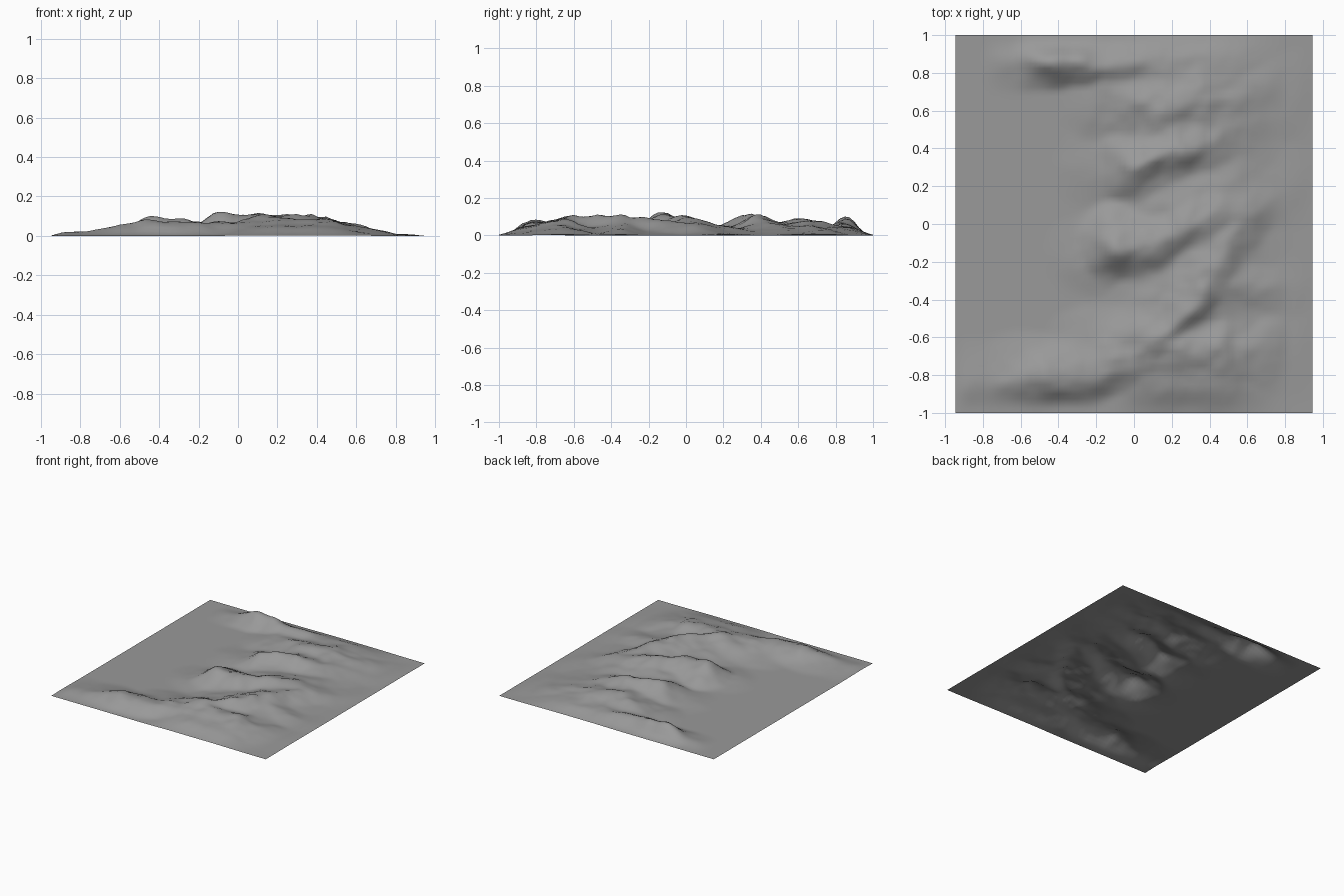
import bpy, bmesh, math
from mathutils import Vector, noise

if "Cube" in bpy.data.objects:
    bpy.data.objects.remove(bpy.data.objects["Cube"])

# Ridge crests: gentle-side width, steep-side width, then points (x, y, height)
RIDGES = [
    (.17, .16, (-.65, .85, .02), (-.4, .86, .108), (-.12, .84, .065), (.65, .82, .01)),
    (.27, .32, (-.12, .68, .04), (.14, .6, .09), (.34, .66, .085), (.8, .7, .01)),
    (.28, .19, (-.17, .27, .02), (.03, .29, .105), (.22, .38, .105), (.75, .57, .01)),
    (.28, .2, (-.22, -.2, .02), (-.06, -.13, .126), (.12, -.12, .12), (.45, .06, .085), (.78, .17, .01)),
    (.34, .18, (-.2, -.76, .045), (.1, -.64, .098), (.3, -.44, .1), (.42, -.25, .102), (.56, .02, .065)),
    (.22, .32, (.12, -.65, .09), (.45, -.66, .09), (.82, -.64, .008)),
    (.26, .18, (-.93, -.86, .02), (-.76, -.84, .022), (-.45, -.82, .082), (.05, -.76, .055)),
    (.2, .25, (.42, -.32, .08), (.8, -.34, .008)),
]
STEEP = Vector((.4, -.92))


def smooth(t):
    t = max(0.0, min(1.0, t))
    return t * t * (3 - 2 * t)


def ridge_height(p, gentle, steep, *pts):
    best = 0.0
    for a, b in zip(pts, pts[1:]):
        a2, b2 = Vector(a[:2]), Vector(b[:2])
        ab = b2 - a2
        t = max(0, min(1, (p - a2).dot(ab) / ab.length_squared))
        off = p - (a2 + ab * t)
        d = off.length
        side = .5 + .5 * off.dot(STEEP) / d if d > 1e-6 else .5
        w = gentle + (steep - gentle) * smooth(side)
        # sharp crest with a flared foot
        u = max(0, 1 - d / w)
        best = max(best, (a[2] + (b[2] - a[2]) * t) * (.45 * u + .55 * smooth(u)))
    return best


def height(x, y):
    # slight warp makes the crests wander
    n = noise.noise_vector(Vector((x * 6, y * 6, 3.1))) * .035
    p = Vector((x + n.x, y + n.y))
    h = sum(ridge_height(p, *r) ** 6 for r in RIDGES) ** (1 / 6)
    # low shoulder joining the eastern hills
    shoulder = .032 * smooth((x + .2) / .35) * smooth((.85 - x) / .45)
    h = max(h, shoulder + .45 * h * smooth(shoulder / .03))
    h *= 1 + .17 * noise.fractal(Vector((x * 8, y * 8, .5)), 1, 2, 3)
    edge = smooth((1.03 - abs(y)) / .16) * smooth((.97 - abs(x)) / .1)
    return max(0, min(.122, h * edge))


# Terrain sheet: a flat grid raised by the height rule
bm = bmesh.new()
bmesh.ops.create_grid(bm, x_segments=76, y_segments=80, size=1)
for v in bm.verts:
    v.co.x *= .945
    v.co.z = height(v.co.x, v.co.y)
for f in bm.faces:
    f.smooth = True
mesh = bpy.data.meshes.new("terrain")
bm.to_mesh(mesh)
bm.free()
terrain = bpy.data.objects.new("terrain", mesh)
bpy.context.collection.objects.link(terrain)

# Dark grey ground
ground = bpy.data.materials.new("dark_grey")
ground.diffuse_color = (.32, .32, .32, 1)
ground.use_nodes = True
ground.node_tree.nodes["Principled BSDF"].inputs["Base Color"].default_value = ground.diffuse_color
mesh.materials.append(ground)
